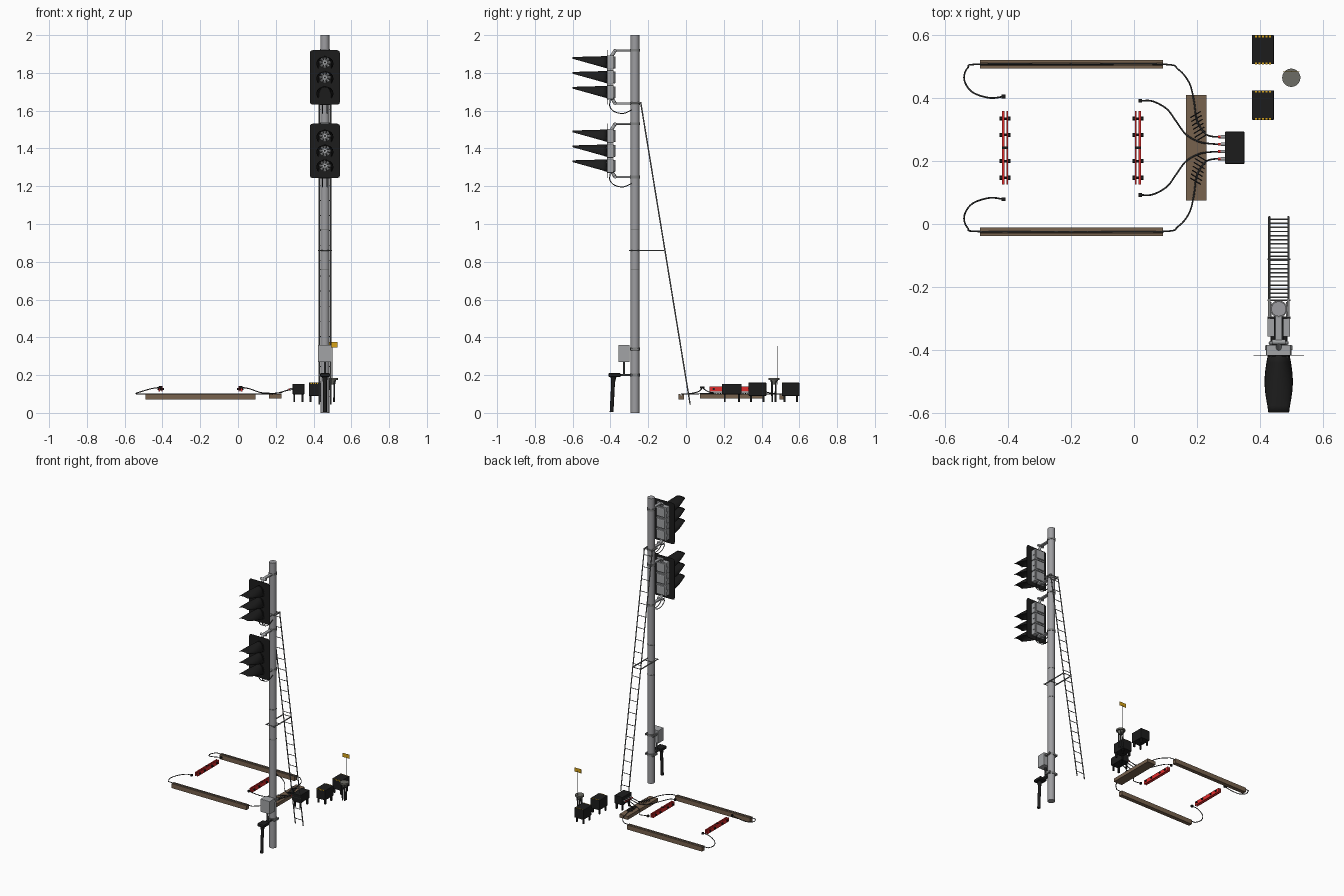
import bpy, bmesh, math
from mathutils import Vector

if "Cube" in bpy.data.objects:
    bpy.data.objects.remove(bpy.data.objects["Cube"])


def mat(name, r, g, b):
    m = bpy.data.materials.new(name)
    m.diffuse_color = (r, g, b, 1)
    m.use_nodes = True
    m.node_tree.nodes["Principled BSDF"].inputs["Base Color"].default_value = m.diffuse_color
    return m


BLACK = mat("black", .012, .012, .012)
CABLE = mat("cable_dark_grey", .04, .043, .043)
STEEL = mat("pole_grey", .34, .34, .355)
LADDER = mat("ladder_grey", .22, .225, .225)
HOUSE = mat("housing_grey", .36, .37, .38)
WOOD = mat("wood_brown", .185, .122, .076)
RED = mat("red", .76, .025, .025)
YELLOW = mat("yellow", .68, .37, .01)
CAPGREY = mat("cap_grey", .15, .15, .13)
PX, PY = .46, -.27          # pole axis


def finish(name, bm, m, smooth=False):
    me = bpy.data.meshes.new(name)
    bm.to_mesh(me)
    bm.free()
    ob = bpy.data.objects.new(name, me)
    bpy.context.collection.objects.link(ob)
    me.materials.append(m)
    if smooth:
        bpy.ops.object.select_all(action='DESELECT')
        ob.select_set(True)
        bpy.context.view_layer.objects.active = ob
        bpy.ops.object.shade_smooth_by_angle(angle=math.radians(40))
    return ob


def box(name, x0, x1, y0, y1, z0, z1, m, bev=0, axis=None):
    """Box from its limits; bevels all edges or only those along one axis."""
    bm = bmesh.new()
    bmesh.ops.create_cube(bm, size=1)
    for v in bm.verts:
        v.co = ((x0 + x1) / 2 + v.co.x * (x1 - x0), (y0 + y1) / 2 + v.co.y * (y1 - y0),
                (z0 + z1) / 2 + v.co.z * (z1 - z0))
    if bev:
        es = [e for e in bm.edges if axis is None or
              abs((e.verts[0].co - e.verts[1].co).normalized()[axis]) > .9]
        bmesh.ops.bevel(bm, geom=es, offset=bev, segments=2, affect='EDGES', profile=.5)
    return finish(name, bm, m)


def rod(name, a, b, r, m, r2=None, seg=16):
    """Cylinder or cone between two points."""
    a, b = Vector(a), Vector(b)
    bm = bmesh.new()
    bmesh.ops.create_cone(bm, cap_ends=True, segments=seg, radius1=r,
                          radius2=r if r2 is None else r2, depth=(b - a).length)
    q = Vector((0, 0, 1)).rotation_difference(b - a)
    for v in bm.verts:
        v.co = q @ v.co + (a + b) / 2
    return finish(name, bm, m, True)


def cable(name, pts, r, m):
    """Smooth tube through the points."""
    P = [Vector(p) for p in pts]
    P = [2 * P[0] - P[1]] + P + [2 * P[-1] - P[-2]]
    path = []
    for i in range(1, len(P) - 2):
        a, b, c, d = P[i - 1:i + 3]
        for k in range(6):
            t = k / 6
            path.append(.5 * (2 * b + (c - a) * t + (2 * a - 5 * b + 4 * c - d) * t * t
                              + (3 * b - a - 3 * c + d) * t ** 3))
    path.append(P[-2])
    cu = bpy.data.curves.new(name, 'CURVE')
    cu.dimensions, cu.bevel_depth, cu.bevel_resolution, cu.use_fill_caps = '3D', r, 2, True
    s = cu.splines.new('POLY')
    s.points.add(len(path) - 1)
    for p, co in zip(s.points, path):
        p.co = (*co, 1)
    s.use_smooth = True
    cu.materials.append(m)
    ob = bpy.data.objects.new(name, cu)
    bpy.context.collection.objects.link(ob)
    bpy.ops.object.select_all(action='DESELECT')
    ob.select_set(True)
    bpy.context.view_layer.objects.active = ob
    bpy.ops.object.convert(target='MESH')


def visor(name, z):
    """Hood: half-ellipse sections, lower edge rising to the tip."""
    bm = bmesh.new()
    rows = []
    for i in range(9):
        s = i / 8
        w = .034 + .011 * math.sin(math.pi * min(1, s * 1.05)) - .002 * s
        lo, hi = z - .031 + .051 * s, z + .033 - .005 * s
        rows.append([bm.verts.new((PX + w * math.sin(a), -.418 - .182 * s, lo + (hi - lo) * math.cos(a)))
                     for a in [math.radians(-90 + 15 * k) for k in range(13)]])
    for r0, r1 in zip(rows, rows[1:]):
        for k in range(12):
            bm.faces.new((r0[k], r0[k + 1], r1[k + 1], r1[k]))
    ob = finish(name, bm, BLACK, True)
    md = ob.modifiers.new("thickness", 'SOLIDIFY')
    md.thickness, md.offset = .002, 0


def clamp(name, z, h=.012, r=.027):
    rod(name, (PX, PY, z - h / 2), (PX, PY, z + h / 2), r, LADDER, seg=24)


# Pole with thin bands
rod("pole", (PX, PY, 0), (PX, PY, 2), .0235, STEEL, seg=32)
for z in (.97, .76):
    clamp("pole_band", z, .005, .025)

# Two signal heads, each with three lamps
for n, zc, blank in (("upper", 1.776, True), ("lower", 1.387, False)):
    box(n + "_backplate", .38, .54, -.418, -.416, zc - .144, zc + .144, BLACK, .014, 1)
    for k in (-1, 0, 1):
        z = zc + .079 * k
        box(n + "_lamp_housing", PX - .040, PX + .040, -.416, -.384, z - .038, z + .038, HOUSE, .006, 1)
        box(n + "_lamp_cover", PX - .032, PX + .032, -.385, -.372, z - .032, z + .032, HOUSE, .006)
        for s in (-1, 1):
            box(n + "_latch", PX + s * .040 - .004, PX + s * .040 + .004, -.40, -.386, z - .007, z + .007, HOUSE)
        rod(n + "_lens", (PX, -.417, z), (PX, -.422, z), .033, BLACK, seg=24)
        visor(n + "_visor", z)
        if blank and k == -1:
            continue
        rod(n + "_lens_hub", (PX, -.42, z), (PX, -.427, z), .014, HOUSE, seg=12)
        rod(n + "_lens_center", (PX, -.426, z), (PX, -.429, z), .005, BLACK, seg=12)
        for j in range(8):
            a = math.tau * j / 8
            d = Vector((math.cos(a), 0, math.sin(a)))
            c = Vector((PX, -.424, z))
            rod(n + "_lens_spoke", c + d * .010, c + d * .029, .004, HOUSE, .0085, 8)
    # Mounting arms and feed cables
    for z, s in ((zc + .143, 1), (zc - .138, -1)):
        clamp(n + "_arm_clamp", z, .014)
        box(n + "_arm", PX - .011, PX + .011, -.375, -.285, z - .005, z + .005, HOUSE, .002)
        rod(n + "_arm_knuckle", (PX - .022, -.375, z), (PX + .022, -.375, z), .008, HOUSE)
        rod(n + "_arm_stub", (PX, -.375, z), (PX, -.397, z - s * .035), .009, HOUSE)
    for dx in (-.012, .012):
        cable(n + "_feed_cable", [(PX + dx, -.40, zc - .11), (PX + dx, -.403, zc - .155),
              (PX + dx, -.375, zc - .183), (PX + dx, -.33, zc - .19), (PX + dx, -.287, zc - .172)], .0025, CABLE)

# Ladder
T, B = Vector((0, -.24, 1.645)), Vector((0, .022, .045))
for x in (.430, .491):
    rod("ladder_rail", (x, T.y, T.z), (x, B.y, B.z), .0036, LADDER, seg=8)
    box("ladder_top_hook", x - .004, x + .004, -.295, -.238, 1.638, 1.646, LADDER)
    box("ladder_mid_brace", x - .003, x + .003, -.302, -.11, .858, .863, LADDER)
for i in range(20):
    p = T.lerp(B, (i + .5) / 20)
    rod("ladder_rung", (.430, p.y, p.z), (.491, p.y, p.z), .0022, LADDER, seg=8)
for y, z in ((-.299, .8605), (-.242, .8605), (-.112, .8605), (-.242, 1.642), (-.296, 1.642)):
    rod("ladder_cross_bar", (.424, y, z), (.497, y, z), .0025, LADDER, seg=8)

# Junction box and conduit at the pole foot
box("junction_box", .424, .496, -.358, -.298, .27, .36, HOUSE, .002)
for z in (.337, .2):
    clamp("junction_clamp", z, .016, .027)
    for s in (-1, 1):
        box("clamp_lug", PX + s * .028 - .005, PX + s * .028 + .005, -.295, -.248, z - .006, z + .006, LADDER)
rod("junction_pipe", (PX, -.328, .2), (PX, -.328, .272), .006, CABLE)
box("conduit_bracket", PX - .012, PX + .012, -.36, -.29, .195, .205, CABLE)
box("conduit_head", .434, .488, -.41, -.345, .19, .211, BLACK, .006)
rod("conduit_collar", (PX, -.384, .19), (PX, -.386, .165), .015, BLACK, .011)
rod("conduit_hose", (PX, -.385, .18), (PX, -.394, .004), .010, BLACK)

# Wooden cable beams and crossing board
for y in (.508, -.025):
    for s in (-1, 1):
        box("beam_side", -.49, .092, y + s * .0085 - .005, y + s * .0085 + .005, .07, .101, WOOD)
    box("beam_floor", -.49, .092, y - .008, y + .008, .07, .092, WOOD)
box("crossing_board", .165, .23, .075, .41, .075, .099, WOOD)

# Wheel sensors: red plates joined by bolts
for x, s in ((-.410, -1), (.0125, 1)):
    box("sensor_outer_plate", x + s * .006 - .004, x + s * .006 + .004, .125, .36, .112, .139, RED)
    box("sensor_inner_plate", x - s * .007 - .003, x - s * .007 + .003, .125, .36, .112, .139, RED)
    for y in (.147, .2, .283, .335):
        rod("sensor_bolt", (x - .01, y, .127), (x + .01, y, .127), .004, BLACK, seg=8)
        for e in (-1, 1):
            rod("sensor_bolt_head", (x + e * .009, y, .127), (x + e * .017, y, .127), .0065, BLACK, seg=6)
    box("sensor_spacer", x - .009, x + .009, .239, .246, .118, .142, BLACK)

# Cables, mirrored about the sensor centre line
for f in (lambda y: y, lambda y: .484 - y):
    outer = [(-.415, .405, .135), (-.46, .401, .128), (-.515, .42, .112), (-.54, .46, .103),
             (-.528, .497, .1), (-.49, .508, .1), (-.2, .508, .1), (.09, .508, .1), (.14, .492, .1),
             (.175, .45, .1), (.19, .395, .102), (.2, .33, .104), (.225, .289, .106),
             (.25, .278, .117), (.285, .277, .125)]
    inner = [(.02, .392, .135), (.06, .39, .128), (.105, .365, .112), (.135, .325, .105),
             (.165, .285, .104), (.205, .262, .104), (.245, .255, .115), (.285, .2535, .125)]
    for n, pts in (("outer", outer), ("inner", inner)):
        cable(n + "_sensor_cable", [(x, f(y), z) for x, y, z in pts], .0027, CABLE)
        x, y, z = pts[0]
        box(n + "_cable_plug", x - .006, x + .006, f(y) - .006, f(y) + .006, z - .007, z + .006, BLACK)
        y = f(pts[-1][1])
        rod("box_connector", (.276, y, .125), (.292, y, .126), .0055, HOUSE)
        rod("connector_ring", (.268, y, .123), (.276, y, .125), .0045, RED)
    # Clips fastening the cables to the board
    for i in range(7):
        y = .275 + .0125 * i
        c = .216 - .0028 * i
        rod("board_clip", (c - .02, f(y - .012), .103), (c + .013, f(y + .008), .106), .0022, BLACK, seg=6)


# Trackside boxes on legs
def track_box(x0, x1, y0, y1, z0, z1, stripes):
    box("trackside_box", x0, x1, y0, y1, z0, z1, BLACK, .003)
    for x in (x0 + .009, x1 - .009):
        for y in (y0 + .014, y1 - .014):
            box("trackside_leg", x - .005, x + .005, y - .005, y + .005, .058, z0 + .01, BLACK)
    if stripes:
        for y, s in ((y0, 1), (y1, -1)):
            for i in range(5):
                x = x0 + .013 + i * (x1 - x0 - .026) / 4
                yy = y + s * .0035
                box("hazard_mark", x - .003, x + .003, yy - .004, yy + .002, z1 - .006, z1 + .0005, YELLOW)


track_box(.289, .351, .191, .294, .098, .154, False)
track_box(.375, .445, .331, .425, .090, .160, True)
track_box(.375, .445, .508, .601, .090, .160, True)

# Round-topped marker post with flag
rod("marker_cap", (.5, .465, .174), (.5, .465, .185), .029, CAPGREY, seg=32)
rod("marker_neck", (.5, .465, .15), (.5, .465, .175), .012, CAPGREY, .02)
for a in range(4):
    c, s = math.cos(a * math.pi / 2 + .8), math.sin(a * math.pi / 2 + .8)
    rod("marker_leg", (.5 + .012 * c, .465 + .012 * s, .058), (.5 + .015 * c, .465 + .015 * s, .175),
        .0045, CABLE, seg=8)
rod("flag_rod", (.5, .485, .15), (.5, .485, .355), .0014, LADDER, seg=8)
box("flag", .474, .526, .4835, .4848, .347, .375, YELLOW)
